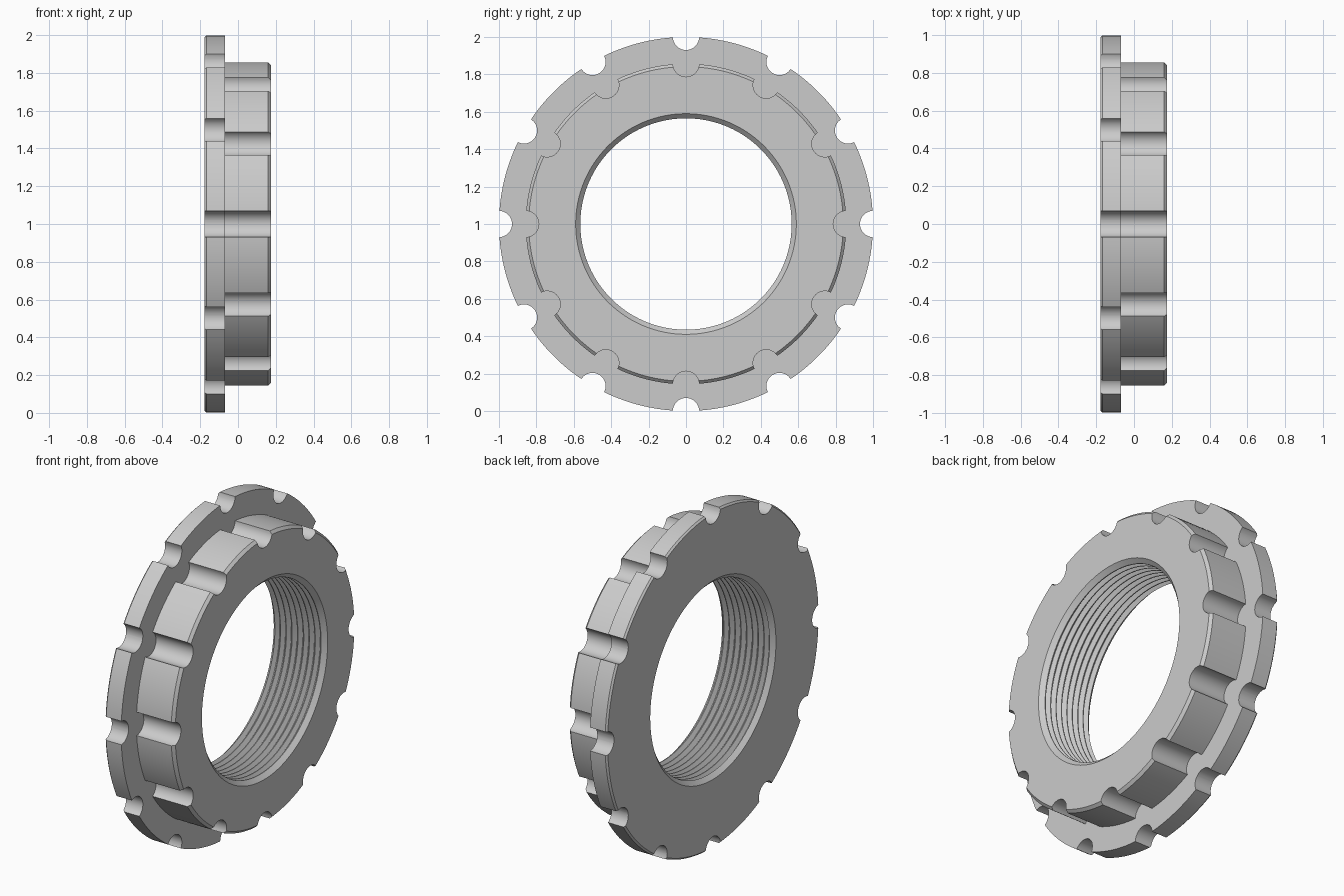
import bpy
import bmesh
from math import cos, sin, pi, radians

# Remove the default cube
cube = bpy.data.objects.get("Cube")
if cube:
    bpy.data.objects.remove(cube, do_unlink=True)

SEGMENTS = 144
NOTCHES = 12
LEFT, STEP, RIGHT = -0.178, -0.068, 0.176
FLANGE_R, BODY_R, NOTCH_R = 1.0, 0.857, 0.07
CREST_R, ROOT_R = 0.565, 0.59

metal = bpy.data.materials.new("grey metal")
metal.use_nodes = True
grey = (0.6, 0.6, 0.6, 1)
metal.diffuse_color = grey
metal.node_tree.nodes["Principled BSDF"].inputs["Base Color"].default_value = grey


def finish(name, bm):
    bmesh.ops.recalc_face_normals(bm, faces=bm.faces)
    mesh = bpy.data.meshes.new(name)
    bm.to_mesh(mesh)
    bm.free()
    mesh.materials.append(metal)
    obj = bpy.data.objects.new(name, mesh)
    bpy.context.collection.objects.link(obj)
    return obj


def lathe(name, profile):
    """Revolve a closed (x, radius) profile around the x axis."""
    bm = bmesh.new()
    rings = []
    for i in range(SEGMENTS):
        a = 2 * pi * (i + 0.5) / SEGMENTS
        rings.append([bm.verts.new((x, r * cos(a), 1 + r * sin(a))) for x, r in profile])
    n = len(profile)
    for i in range(SEGMENTS):
        p, q = rings[i], rings[(i + 1) % SEGMENTS]
        for j in range(n):
            k = (j + 1) % n
            bm.faces.new((p[j], p[k], q[k], q[j]))
    return finish(name, bm)


def notch_cutters(name, radius, x0, x1, sides=40):
    """Ring of round bars parallel to the x axis."""
    bm = bmesh.new()
    for i in range(NOTCHES):
        a = 2 * pi * i / NOTCHES
        cy, cz = radius * cos(a), 1 + radius * sin(a)
        ends = []
        for x in (x0, x1):
            ends.append([bm.verts.new((x, cy + NOTCH_R * cos(2 * pi * s / sides + a),
                                       cz + NOTCH_R * sin(2 * pi * s / sides + a)))
                         for s in range(sides)])
            bm.faces.new(ends[-1])
        for s in range(sides):
            t = (s + 1) % sides
            bm.faces.new((ends[0][s], ends[0][t], ends[1][t], ends[1][s]))
    obj = finish(name, bm)
    obj.hide_render = True
    return obj


def cut(obj, cutter):
    mod = obj.modifiers.new("notches", "BOOLEAN")
    mod.operation = "DIFFERENCE"
    mod.solver = "EXACT"
    mod.object = cutter
    bpy.context.view_layer.objects.active = obj
    bpy.ops.object.modifier_apply(modifier=mod.name)
    bpy.data.objects.remove(cutter, do_unlink=True)


# Stepped outside with chamfered rims
profile = [(LEFT, ROOT_R), (LEFT, FLANGE_R - 0.01), (LEFT + 0.01, FLANGE_R),
           (STEP, FLANGE_R), (STEP, BODY_R),
           (RIGHT - 0.016, BODY_R), (RIGHT, BODY_R - 0.016), (RIGHT, ROOT_R)]

# Threaded bore between two chamfers
THREADS = 8
start, end = RIGHT - 0.025, LEFT + 0.025
pitch = (end - start) / THREADS
for i in range(THREADS):
    x = start + i * pitch
    profile += [(x, CREST_R), (x + 0.14 * pitch, CREST_R),
                (x + 0.5 * pitch, ROOT_R), (x + 0.64 * pitch, ROOT_R)]
profile.append((end, CREST_R))

ring = lathe("threaded_lock_ring", profile)
cut(ring, notch_cutters("flange_notch_cutters", FLANGE_R, LEFT - 0.1, STEP + 0.05))
cut(ring, notch_cutters("body_notch_cutters", BODY_R, STEP, RIGHT + 0.1))

# Smooth curves, crisp edges
bpy.ops.object.select_all(action="DESELECT")
ring.select_set(True)
bpy.context.view_layer.objects.active = ring
bpy.ops.object.shade_smooth_by_angle(angle=radians(25))
